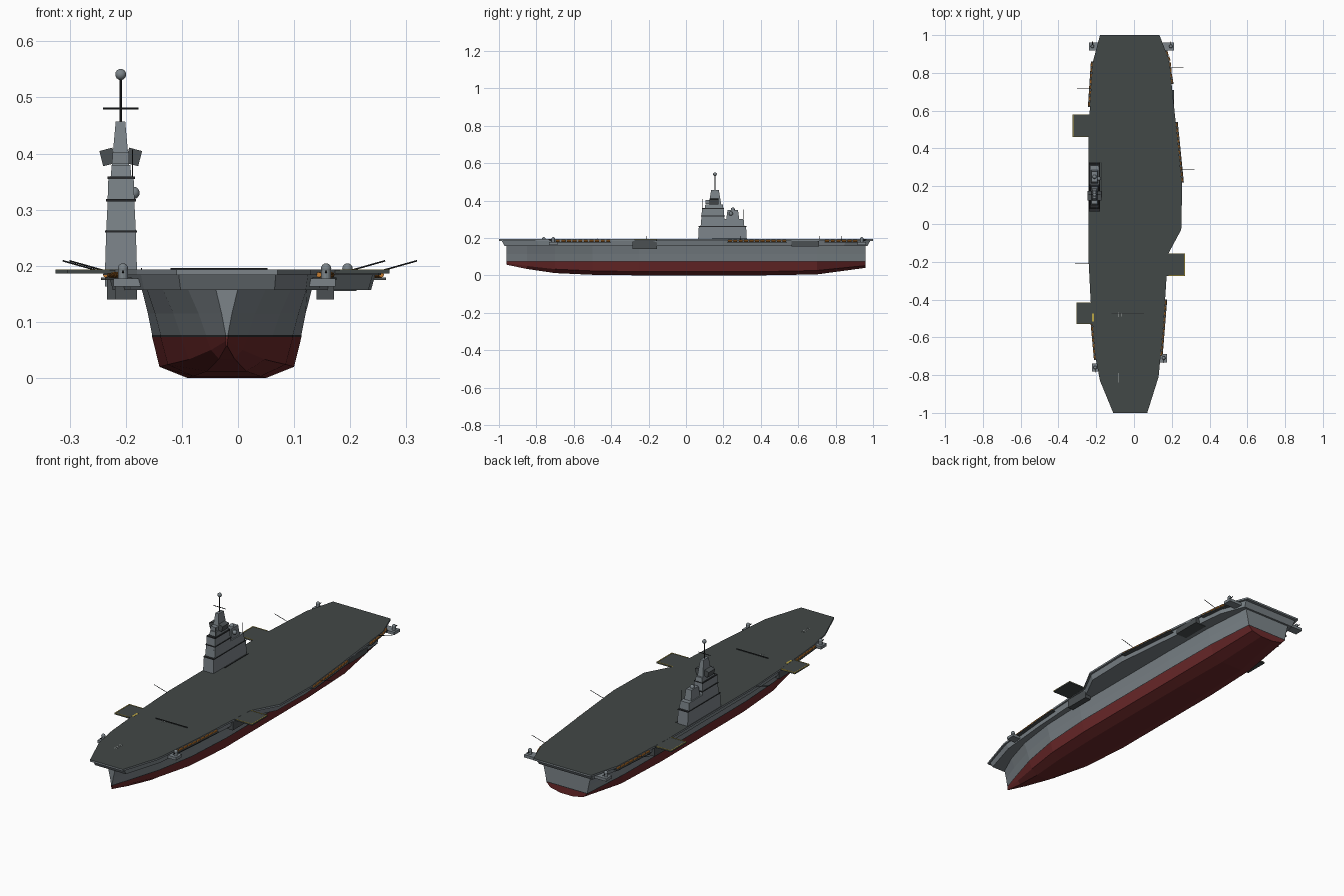
import bpy, bmesh, math
from mathutils import Vector

old = bpy.data.objects.get("Cube")
if old:
    bpy.data.objects.remove(old, do_unlink=True)


def material(name, r, g, b):
    m = bpy.data.materials.new(name)
    m.use_nodes = True
    m.diffuse_color = (r, g, b, 1)
    m.node_tree.nodes["Principled BSDF"].inputs["Base Color"].default_value = (r, g, b, 1)
    return m


GREY = material("hull grey", .2, .23, .25)
DECK = material("deck dark grey", .055, .065, .063)
RED = material("bottom red", .15, .022, .023)
BLACK = material("near black", .02, .022, .024)
DARK = material("shadow grey", .07, .08, .085)
ORANGE = material("raft orange", .55, .2, .03)
YELLOW = material("edge yellow", .5, .38, .06)
WHITE = material("marking white", .4, .42, .42)


def finish(bm, name, *mats):
    bmesh.ops.recalc_face_normals(bm, faces=bm.faces)
    mesh = bpy.data.meshes.new(name)
    bm.to_mesh(mesh)
    bm.free()
    for m in mats:
        mesh.materials.append(m)
    obj = bpy.data.objects.new(name, mesh)
    bpy.context.collection.objects.link(obj)
    return obj


def loft(bm, rings):
    """Skin a list of closed rings and cap both ends."""
    loops = [[bm.verts.new(p) for p in ring] for ring in rings]
    for a, b in zip(loops, loops[1:]):
        for i in range(len(a)):
            j = (i + 1) % len(a)
            bm.faces.new((a[i], a[j], b[j], b[i]))
    bm.faces.new(loops[0])
    bm.faces.new(loops[-1])


def rect(x, y, z):
    return [(x[0], y[0], z), (x[1], y[0], z), (x[1], y[1], z), (x[0], y[1], z)]


def box(name, x, y, z, mat, dx=0, dy=0):
    """Box from ranges; dx and dy draw the top in on each side."""
    bm = bmesh.new()
    top = rect((x[0] + dx, x[1] - dx), (y[0] + dy, y[1] - dy), z[1])
    loft(bm, [rect(x, y, z[0]), top])
    return finish(bm, name, mat)


def rod(name, a, b, radius, mat, sides=8):
    a, b = Vector(a), Vector(b)
    bm = bmesh.new()
    bmesh.ops.create_cone(bm, cap_ends=True, segments=sides, radius1=radius,
                          radius2=radius, depth=(b - a).length)
    obj = finish(bm, name, mat)
    obj.location = (a + b) / 2
    obj.rotation_euler = (b - a).to_track_quat('Z', 'Y').to_euler()
    return obj


def ball(name, centre, radius, mat):
    bm = bmesh.new()
    bmesh.ops.create_uvsphere(bm, u_segments=14, v_segments=8, radius=radius)
    obj = finish(bm, name, mat)
    obj.location = centre
    for p in obj.data.polygons:
        p.use_smooth = True


# Hull: stations of y, half widths (top, waterline, bilge, keel), bilge z, keel z
STATIONS = [
    (-.96, .02, .002, .0015, .001, .066, .057),
    (-.85, .07, .037, .028, .014, .05, .034),
    (-.7, .115, .082, .068, .035, .033, .012),
    (-.5, .143, .118, .105, .06, .024, .003),
    (-.25, .152, .133, .12, .07, .02, 0),
    (.4, .152, .133, .12, .07, .02, 0),
    (.7, .148, .13, .115, .06, .026, .005),
    (.96, .13, .112, .09, .035, .052, .04)]
bm = bmesh.new()
rings = []
for y, top, wl, bilge, keel, bz, kz in STATIONS:
    half = [(top, .16), ((top + wl) / 2 - .1 * (top - wl), .115), (wl, .077),
            (wl, .073), (bilge, bz), (keel, kz)]
    ring = [(w, z) for w, z in half] + [(-w, z) for w, z in reversed(half)]
    rings.append([(w - .02, y, z) for w, z in ring])
loft(bm, rings)
# Split the transom at the waterline so it can carry the paint rule
for z in (.073, .077):
    bmesh.ops.bisect_plane(bm, geom=bm.verts[:] + bm.edges[:] + bm.faces[:],
                           plane_co=(0, 0, z), plane_no=(0, 0, 1))
hull = finish(bm, "hull", GREY, BLACK, RED)
for p in hull.data.polygons:
    p.material_index = 0 if p.center.z > .077 else 1 if p.center.z > .0731 else 2

# Flight deck outline, as edges running bow to stern
PORT = [(-1, .07), (-.81, .13), (-.55, .155), (-.16, .18), (-.03, .25), (.2, .255),
        (.5, .225), (.87, .185), (1, .135)]
STARBOARD = [(-1, -.11), (-.83, -.18), (-.7, -.205), (-.4, -.23), (-.2, -.24),
             (.5, -.24), (.85, -.22), (1, -.18)]


def edge_x(y, side):
    pts = PORT if side > 0 else STARBOARD
    for (y0, x0), (y1, x1) in zip(pts, pts[1:]):
        if y <= y1:
            return x0 + (x1 - x0) * (y - y0) / (y1 - y0)


def outline(z, sx=1, sy=1):
    return [(x * sx, y * sy, z) for y, x in PORT + STARBOARD[::-1]]


bm = bmesh.new()
loft(bm, [outline(.184), outline(.193)])
deck = finish(bm, "flight_deck", GREY, DECK)
for p in deck.data.polygons:
    p.material_index = int(p.normal.z > .5)

bm = bmesh.new()
loft(bm, [outline(.157, .93, .97), outline(.184, .96, .985)])
finish(bm, "gallery", GREY)

# Side lifts with painted rims, and the hangar openings behind them
for side, outer, y0, y1 in ((-1, .325, .46, .58), (-1, .305, -.53, -.415), (1, .27, -.275, -.155)):
    inner = abs(edge_x((y0 + y1) / 2, side)) - .02
    span = sorted((side * inner, side * outer))
    box("side_lift", span, (y0, y1), (.186, .1925), DECK)
    rim = sorted((side * outer, side * (outer - .004)))
    box("lift_rim_outer", rim, (y0, y1), (.19, .1935), YELLOW)
    for y in (y0, y1 - .004):
        box("lift_rim_side", sorted((side * (inner + .025), side * outer)),
            (y, y + .004), (.19, .1935), YELLOW)
    base = .14 if side > 0 else .18
    box("hangar_opening", sorted((side * base, side * (inner + .015))),
        (y0 - .01, y1), (.14, .183), DARK)
box("boat_bay", (.15, .211), (.565, .71), (.155, .183), DARK)

# Raft galleries along the deck edge
for side, y0, y1 in ((-1, .62, .86), (-1, -.72, -.45), (1, .22, .54), (1, .74, .92), (1, -.7, -.4)):
    bm = bmesh.new()
    rings = []
    for y in (y0, y1):
        e = edge_x(y, side)
        xs = (e - side * .025, e + side * .011)
        rings.append([(xs[0], y, .175), (xs[1], y, .175), (xs[1], y, .179), (xs[0], y, .179)])
    loft(bm, rings)
    finish(bm, "catwalk", DARK)
    count = round((y1 - y0) / .03)
    for i in range(count):
        a = y0 + (y1 - y0) * (i + .15) / count
        b = a + .02
        rod("life_raft", (edge_x(a, side) + side * .003, a, .184),
            (edge_x(b, side) + side * .003, b, .184), .0048, ORANGE)

# Corner defence guns on sponsons
for x, y in ((-.22, .94), (.195, .94), (-.205, -.76), (.157, -.71)):
    inner = x * .72
    box("gun_sponson", sorted((inner, x + math.copysign(.017, x))),
        (y - .022, y + .022), (.163, .177), GREY)
    rod("gun_mount", (x, y, .177), (x, y, .195), .009, GREY, 12)
    ball("gun_dome", (x, y, .195), .0095, GREY)
    rod("gun_barrel", (x, y, .188), (x, y + math.copysign(.025, y), .19), .002, BLACK)

# Whip aerials leaning outboard
for side, y in ((-1, .715), (-1, -.21), (1, .83), (1, .29)):
    x = edge_x(y, side)
    rod("whip_aerial", (x - side * .005, y, .187), (x + side * .073, y, .209), .0014, BLACK, 6)

# Deck fittings and markings
box("deck_barrier", (-.12, .053), (-.474, -.47), (.192, .1965), BLACK)
for x, y, length in ((-.08, -.48, .025), (-.068, -.48, .02), (-.09, -.815, .05), (-.08, -.815, .05)):
    box("deck_mark", (x - .001, x + .001), (y - length / 2, y + length / 2), (.192, .1938), WHITE)
box("lift_mark", (-.222, -.212), (-.515, -.475), (.192, .1938), YELLOW)

# Island tiers with dark window bands between them
TIERS = [((-.237, -.18), (.065, .325), (.192, .26), .002),
         ((-.235, -.182), (.078, .312), (.26, .3), .002),
         ((-.233, -.184), (.082, .205), (.3, .358), .002),
         ((-.227, -.19), (.1, .2), (.358, .38), .002),
         ((-.225, -.194), (.122, .188), (.38, .457), .007),
         ((-.228, -.19), (.215, .285), (.3, .35), .004)]
for x, y, z, taper in TIERS:
    box("island_tier", x, y, z, GREY, taper, taper * 1.8)
for x, y, z in ((TIERS[0][0], (.067, .323), .259), (TIERS[1][0], (.08, .208), .315),
                (TIERS[2][0], (.085, .202), .355)):
    box("window_band", x, y, (z, z + .004), BLACK)

# Tilted bridge wing panels
for side in (-1, 1):
    wing = box("bridge_wing", (-.012, .012), (-.025, .025), (-.014, .014), DARK)
    wing.location = (-.209 + side * .023, .15, .394)
    wing.rotation_euler.y = side * .25
box("radar_panel", (-.224, -.194), (.105, .13), (.382, .402), GREY)

# Mast, yardarm and aerials
rod("mast", (-.209, .155, .45), (-.209, .155, .54), .0025, BLACK)
rod("yardarm", (-.241, .155, .48), (-.177, .155, .48), .0018, BLACK)
ball("mast_dome", (-.209, .155, .541), .01, GREY)
ball("aft_radar_dome", (-.186, .24, .33), .011, GREY)
ball("aft_top_dome", (-.209, .25, .352), .011, GREY)
for y, z in ((.09, .352), (.305, .297)):
    rod("island_aerial", (-.188, y, z), (-.188, y, z + .055), .0015, BLACK, 6)
rod("side_rail", (-.172, .14, .195), (-.172, .325, .195), .0015, BLACK, 6)
